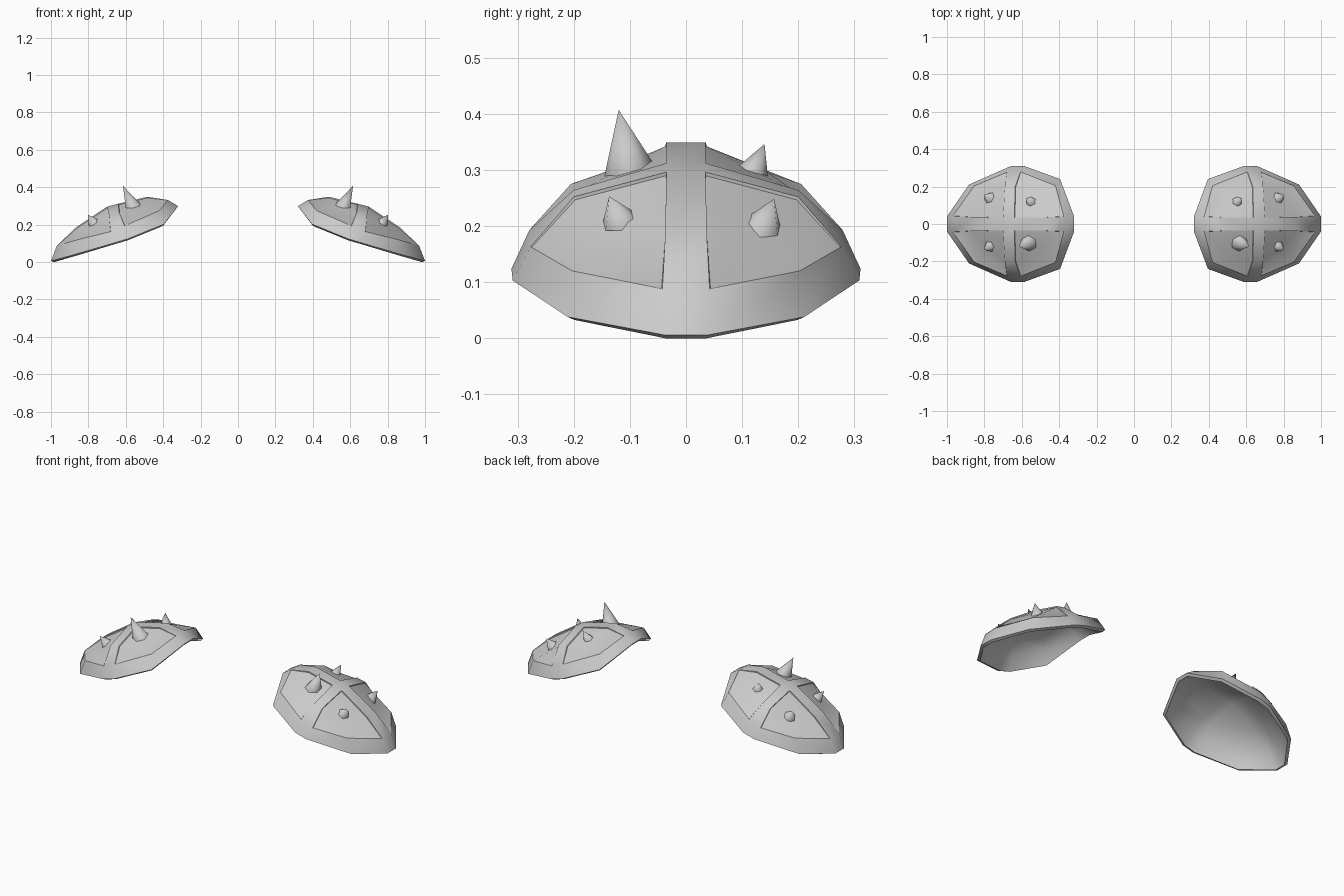
import bpy, bmesh, math
from mathutils import Vector
from mathutils.bvhtree import BVHTree

if "Cube" in bpy.data.objects:
    bpy.data.objects.remove(bpy.data.objects["Cube"])

grey = bpy.data.materials.new("plain_grey")
grey.diffuse_color = (0.6, 0.6, 0.6, 1)
grey.use_nodes = True
grey.node_tree.nodes["Principled BSDF"].inputs["Base Color"].default_value = grey.diffuse_color


def apply_modifiers(obj):
    bpy.ops.object.select_all(action='DESELECT')
    bpy.context.view_layer.objects.active = obj
    obj.select_set(True)
    for m in list(obj.modifiers):
        bpy.ops.object.modifier_apply(modifier=m.name)


def finish(obj, angle):
    """Mirror to the other shoulder, then smooth with sharp edges kept."""
    obj.modifiers.new("mirror", 'MIRROR')
    apply_modifiers(obj)
    bpy.ops.object.shade_smooth_by_angle(angle=angle)


def make_object(name, bm):
    mesh = bpy.data.meshes.new(name)
    bm.to_mesh(mesh)
    bm.free()
    mesh.materials.append(grey)
    obj = bpy.data.objects.new(name, mesh)
    bpy.context.collection.objects.link(obj)
    return obj


# Half rings of the plate, outer end to inner end, from rim up to crown
rings = [
    [(1, .04, .006), (.882, .211, .038), (.66, .309, .103),
     (.59, .311, .124), (.395, .24, .203), (.32, .04, .299)],
    [(.968, .042, .088), (.855, .203, .12), (.68, .277, .163),
     (.607, .279, .193), (.42, .205, .275), (.375, .04, .332)],
    [(.865, .037, .186), (.785, .142, .194), (.69, .2, .252),
     (.635, .2, .264), (.5, .15, .3), (.485, .035, .349)],
]
crown_half = [(.70, .035, .296), (.64, .035, .312)]


def full(half):
    return half + [(x, -y, z) for x, y, z in reversed(half)]


# Domed plate: rim, cross-shaped bands and four panels
bm = bmesh.new()
v = [[bm.verts.new(p) for p in full(r)] for r in rings]
crown = [bm.verts.new(p) for p in full(crown_half)]
panels = [[] for _ in range(4)]
for r in range(2):
    for i in range(12):
        j = (i + 1) % 12
        f = bm.faces.new((v[r][i], v[r][j], v[r + 1][j], v[r + 1][i]))
        if r == 1 and i % 3 != 2:
            panels[i // 3].append(f)
for k in range(4):
    a, b, c, d = (v[2][(3 * k + n) % 12] for n in range(4))
    panels[k].append(bm.faces.new((a, b, c, crown[k])))
    bm.faces.new((c, d, crown[(k + 1) % 4], crown[k]))
top = bm.faces.new(crown)
bm.normal_update()
bmesh.ops.recalc_face_normals(bm, faces=bm.faces[:])
if top.normal.z < 0:
    bmesh.ops.reverse_faces(bm, faces=bm.faces[:])
bm.normal_update()
bm.faces.index_update()
panel_ids = [[f.index for f in p] for p in panels]
surface = BVHTree.FromBMesh(bm)

plate = make_object("shoulder_plates", bm)
wall = plate.modifiers.new("wall", 'SOLIDIFY')
wall.thickness = .018
wall.offset = -1
apply_modifiers(plate)

# Panels dip below the bands near the crown and run out flush at the foot
bm = bmesh.new()
bm.from_mesh(plate.data)
bm.faces.ensure_lookup_table()
panels = [[bm.faces[i] for i in ids] for ids in panel_ids]
foot_points = [Vector(p) for p in full(rings[1])]
for p in panels:
    bmesh.ops.inset_region(bm, faces=p, thickness=.002, depth=0,
                           use_even_offset=True)
    bm.normal_update()
    shifts = []
    for vert in {w for f in p for w in f.verts}:
        near = min((vert.co - q).length for q in foot_points)
        normal = sum((f.normal for f in vert.link_faces if f in p), Vector())
        shifts.append((vert, normal.normalized() * (.0008 if near < .02 else .006)))
    for vert, s in shifts:
        vert.co -= s
bm.to_mesh(plate.data)
bm.free()
finish(plate, .75)

# Spikes: base centre on the plate (x, y), tip, base radius
spikes = {
    "large_front_spikes": ((.563, -.106), (.615, -.12, .407), .043),
    "inner_back_spikes": ((.553, .122), (.572, .14, .346), .027),
    "outer_back_spikes": ((.775, .14), (.8, .157, .248), .033),
    "outer_front_spikes": ((.777, -.122), (.802, -.137, .253), .03),
}
for name, ((x, y), tip, radius) in spikes.items():
    hit, normal, _, _ = surface.ray_cast(Vector((x, y, 1)), Vector((0, 0, -1)))
    # foot ring lies in the plate surface, apex at the tip
    foot = hit - normal * .01
    rot = normal.to_track_quat('Z', 'Y').to_matrix()
    bm = bmesh.new()
    ring = []
    for i in range(6):
        a = math.tau * i / 6
        p = Vector((math.cos(a), math.sin(a), 0)) * radius * 1.06
        ring.append(bm.verts.new(foot + rot @ p))
    apex = bm.verts.new(tip)
    for i in range(6):
        bm.faces.new((ring[i], ring[(i + 1) % 6], apex))
    bm.faces.new(ring[::-1])
    finish(make_object(name, bm), 1.1)
